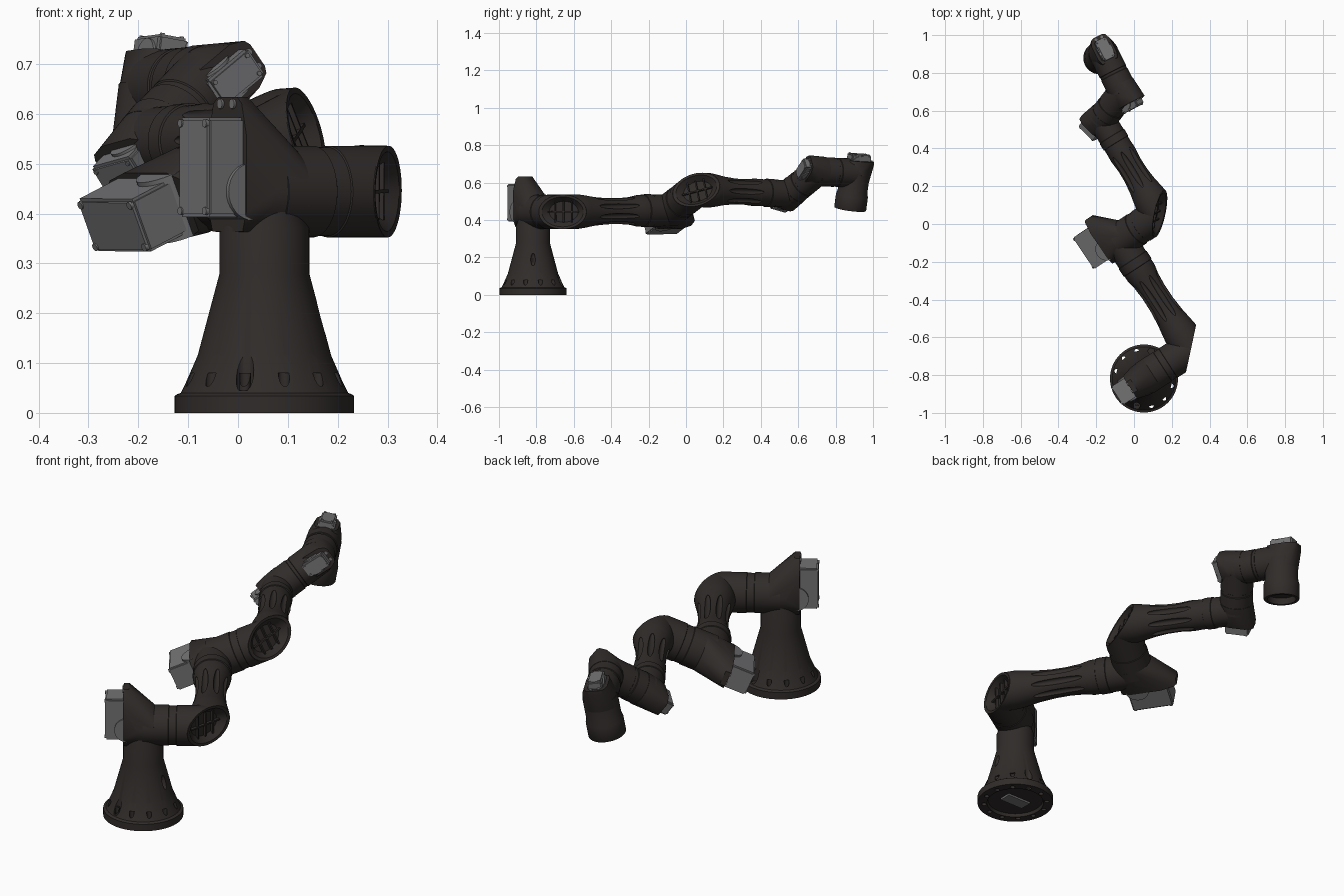
import bpy, bmesh, math
from mathutils import Vector as V, Matrix as M

if "Cube" in bpy.data.objects:
    bpy.data.objects.remove(bpy.data.objects["Cube"])

def material(name, c):
    m = bpy.data.materials.new(name)
    m.diffuse_color = (*c, 1)
    m.use_nodes = True
    m.node_tree.nodes["Principled BSDF"].inputs["Base Color"].default_value = m.diffuse_color
    return m

DARK = material("dark_shell", (0.03, 0.025, 0.023))
GREY = material("grey_cover", (0.17, 0.17, 0.175))
R = 0.092  # main tube radius

def frame(o, z, x):
    z = V(z).normalized()
    x = V(x)
    x = (x - z * x.dot(z)).normalized()
    m = M((x, z.cross(x), z)).transposed().to_4x4()
    m.translation = o
    return m

def finish(name, bm, mat, mtx=None, cutters=None, cut=None):
    if mtx:
        bm.transform(mtx)
    bmesh.ops.recalc_face_normals(bm, faces=bm.faces)
    me = bpy.data.meshes.new(name)
    bm.to_mesh(me)
    bm.free()
    ob = bpy.data.objects.new(name, me)
    bpy.context.collection.objects.link(ob)
    me.materials.append(mat)
    if cutters:
        if mtx:
            cutters.transform(mtx)
        cm = bpy.data.meshes.new("cutter")
        cutters.to_mesh(cm)
        cutters.free()
        co = bpy.data.objects.new("cutter", cm)
        bpy.context.collection.objects.link(co)
        co.hide_render = True
        mod = ob.modifiers.new("slots", 'BOOLEAN')
        mod.operation, mod.object, mod.solver = 'DIFFERENCE', co, 'EXACT'
        dg = bpy.context.evaluated_depsgraph_get()
        ob.data = bpy.data.meshes.new_from_object(ob.evaluated_get(dg))
        ob.modifiers.clear()
        bpy.data.objects.remove(co)
    if cut:  # mitred open end at an elbow
        bm = bmesh.new()
        bm.from_mesh(ob.data)
        bmesh.ops.bisect_plane(bm, geom=bm.verts[:] + bm.edges[:] + bm.faces[:], plane_co=cut[0],
                               plane_no=cut[1], clear_outer=True)
        bm.to_mesh(ob.data)
        bm.free()
    bpy.ops.object.select_all(action='DESELECT')
    ob.select_set(True)
    bpy.context.view_layer.objects.active = ob
    bpy.ops.object.shade_smooth_by_angle(angle=math.radians(32))

def lathe(prof, n=48):
    """Closed solid of revolution about z from (radius, height) points."""
    bm = bmesh.new()
    rings = [[bm.verts.new((r * math.cos(t), r * math.sin(t), z))
              for t in (2 * math.pi * i / n for i in range(n))] for r, z in prof]
    for a, b in zip(rings, rings[1:]):
        for i in range(n):
            j = (i + 1) % n
            bm.faces.new((a[i], a[j], b[j], b[i]))
    bm.faces.new(rings[0][::-1])
    bm.faces.new(rings[-1])
    return bm

def add_box(bm, c, s):
    bmesh.ops.create_cube(bm, size=1, matrix=M.Translation(c) @ M.Diagonal((*s, 1)))

def add_cyl(bm, c, r, d, rot=M(), n=24):
    bmesh.ops.create_cone(bm, cap_ends=True, segments=n, radius1=r, radius2=r, depth=d,
                          matrix=M.Translation(c) @ rot)

def slots(bm, count, r, z, size, tilt=0, phase=0):
    """Ring of ellipsoid cutters."""
    for i in range(count):
        mt = (M.Rotation(2 * math.pi * (i + phase) / count, 4, 'Z') @ M.Translation((r, 0, z))
              @ M.Rotation(tilt, 4, 'Y') @ M.Diagonal((*size, 1)))
        bmesh.ops.create_uvsphere(bm, u_segments=16, v_segments=12, radius=1, matrix=mt)

def housing(tag, c, a, b, r, plate, low, peak, w, box, tube, cut=None):
    """Joint housing: input direction a, output direction b, motor cover at the back."""
    mtx = frame(c, b, a)
    # tapered shell between the back plate and the output tube
    bm = bmesh.new()
    for x, y, z in ((-low, w * .8, -plate), (-low * .5, w, -plate), (peak * .6, w, -plate),
                    (peak * .93, w * .75, -plate), (peak, w * .5, -plate),
                    (peak, w * .5, -plate + .025)):
        bm.verts.new((x, y, z))
        bm.verts.new((x, -y, z))
    for z, k in ((r * .55, 1), (-r * .3, .95)):
        for i in range(40):
            t = math.tau * i / 40
            bm.verts.new((k * r * math.cos(t), k * r * math.sin(t), z))
    h = bmesh.ops.convex_hull(bm, input=bm.verts[:])
    bmesh.ops.delete(bm, geom=list({g for g in h['geom_interior'] if isinstance(g, bmesh.types.BMVert)}),
                     context='VERTS')
    finish(tag + "_housing", bm, DARK, mtx)
    # output tube
    finish(tag + "_output_tube", lathe(tube), DARK, mtx, None, cut)
    # motor cover with rounded cheeks and screws
    L, W, d0, d1 = box
    off = (peak - low) / 2 - .006
    bm = bmesh.new()
    add_box(bm, (off, 0, -(d0 + d1) / 2), (L, W, d1 - d0))
    bmesh.ops.bevel(bm, geom=bm.edges[:], offset=.006, segments=2, affect='EDGES')
    add_cyl(bm, (0, 0, -plate * .8), low * .72, W * 1.16, M.Rotation(math.pi / 2, 4, 'X'), 32)
    for sx in (-1, 1):
        for sy in (-1, 1):
            add_cyl(bm, (off + sx * (L / 2 - .012), sy * (W / 2 - .012), -d1), W * .07, .006, n=16)
    finish(tag + "_motor_cover", bm, GREY, mtx)
    # screw heads on the shell's raised lip
    bm = bmesh.new()
    for sy in (-1, 1):
        add_cyl(bm, (peak - .014, sy * w * .32, -plate), w * .14, .01, n=16)
    finish(tag + "_lip_screws", bm, GREY, mtx)

def elbow_cap(tag, e, s, l):
    """Oval recessed cover on the mitred face."""
    bm = lathe([(.001, -.03), (R - .036, -.03), (R - .012, 0), (R, .002), (R, -.002),
                (R - .014, -.004), (R - .038, -.033), (.001, -.033)])
    for v in bm.verts:
        v.co.x *= math.sqrt(2)
    for x in (-.045, 0, .045):
        add_box(bm, (x, 0, -.024), (.007, .115, .016))
    add_box(bm, (0, 0, -.024), (.17, .007, .016))
    finish(tag + "_elbow_cap", bm, DARK, frame(e, s - l, s + l))

def link(tag, e, h, s, rend):
    """Fluted arm link from elbow e to the next joint h."""
    ax = h - e
    k = ax.length / .69
    prof = [(R, -.12), (R, .1), (.088, .13), (.077, .2), (.07, .28), (.069, .36), (.074, .43),
            (rend - .004, .48), (rend - .004, .515), (rend, .517), (rend, .565), (rend - .003, .567),
            (rend - .003, .69)]
    bm = lathe([(r, z * k if z > 0 else z) for r, z in prof])
    slot = bmesh.new()
    slots(slot, 8, .074, .32 * k, (.017, .016, .13 * k), 0, .5)
    finish(tag + "_link", bm, DARK, frame(e, ax, s), slot, (e, s - ax.normalized()))

# arm skeleton: joint centres, elbows and directions
UP = V((0, 0, 1))
s1 = V((.84, .54, 0)).normalized()
H1 = V((.053, -.818, .444))
E1 = H1 + s1 * .293
H2 = V((-.075, -.086, .452))
l1 = (H2 - E1).normalized()
E2 = V((.135, .055, .562))
s2 = (E2 - H2).normalized()
H3 = V((-.172, .553, .54))
l2 = (H3 - E2).normalized()
H4 = V((-.058, .70, .66))
d3 = (H4 - H3).normalized()
H5 = V((-.16, .903, .65))
d4 = (H5 - H4).normalized()
d5 = V((-.12, -.13, -.98)).normalized()

# pedestal with bolt holes in bullet-shaped pockets
bm = lathe([(.001, .015), (.13, .015), (.135, 0), (.18, 0), (.18, .034), (.176, .037), (.168, .04),
            (.158, .06), (.134, .115), (.09, .28), (.09, .37), (.07, .43), (.07, .444)], 64)
cut = bmesh.new()
for i in range(12):
    t = math.tau * (i + .5) / 12
    p = V((.15 * math.cos(t), .15 * math.sin(t), 0))
    add_cyl(cut, p + UP * .145, .0175, .2)
    add_cyl(cut, p + UP * .03, .0115, .1, n=16)
slots(cut, 1, .117, .19, (.02, .013, .035), math.radians(-15))
finish("pedestal", bm, DARK, M.Translation((H1.x, H1.y, 0)), cut)
bm = bmesh.new()
add_box(bm, (H1.x, H1.y, .012), (.13, .06, .012))
finish("pedestal_connector", bm, GREY)

# two large joints, elbows and links
tube = [(R, 0), (R, .115), (R - .003, .117), (R - .003, .15), (R, .152), (R, .42)]
big = dict(r=R, plate=.088, low=.08, peak=.19, w=.07, tube=tube)
housing("shoulder", H1, UP, s1, box=(.2, .115, .05, .17), cut=(E1, s1 - l1), **big)
elbow_cap("lower", E1, s1, l1)
link("lower", E1, H2, s1, .088)
housing("middle", H2, l1, s2, box=(.2, .115, .05, .195), cut=(E2, s2 - l2), **big)
elbow_cap("upper", E2, s2, l2)
link("upper", E2, H3, s2, .076)

# three compact wrist joints
small = dict(r=.08, plate=.072, low=.055, peak=.092, w=.054, box=(.115, .068, .04, .105))
def short(n):
    return [(.078, 0), (.078, n * .45), (.075, n * .46), (.075, n * .52), (.078, n * .53), (.078, n)]
housing("wrist_a", H3, l2, d3, tube=short((H4 - H3).length), **{**small, "box": (.115, .068, .04, .118)})
housing("wrist_b", H4, d3, d4, tube=short((H5 - H4).length), **small)
housing("wrist_c", H5, d4, d5, tube=[(.08, 0), (.08, .1), (.086, .12), (.086, .19), (.083, .195),
        (.068, .195), (.064, .165), (.001, .165)], **small)
